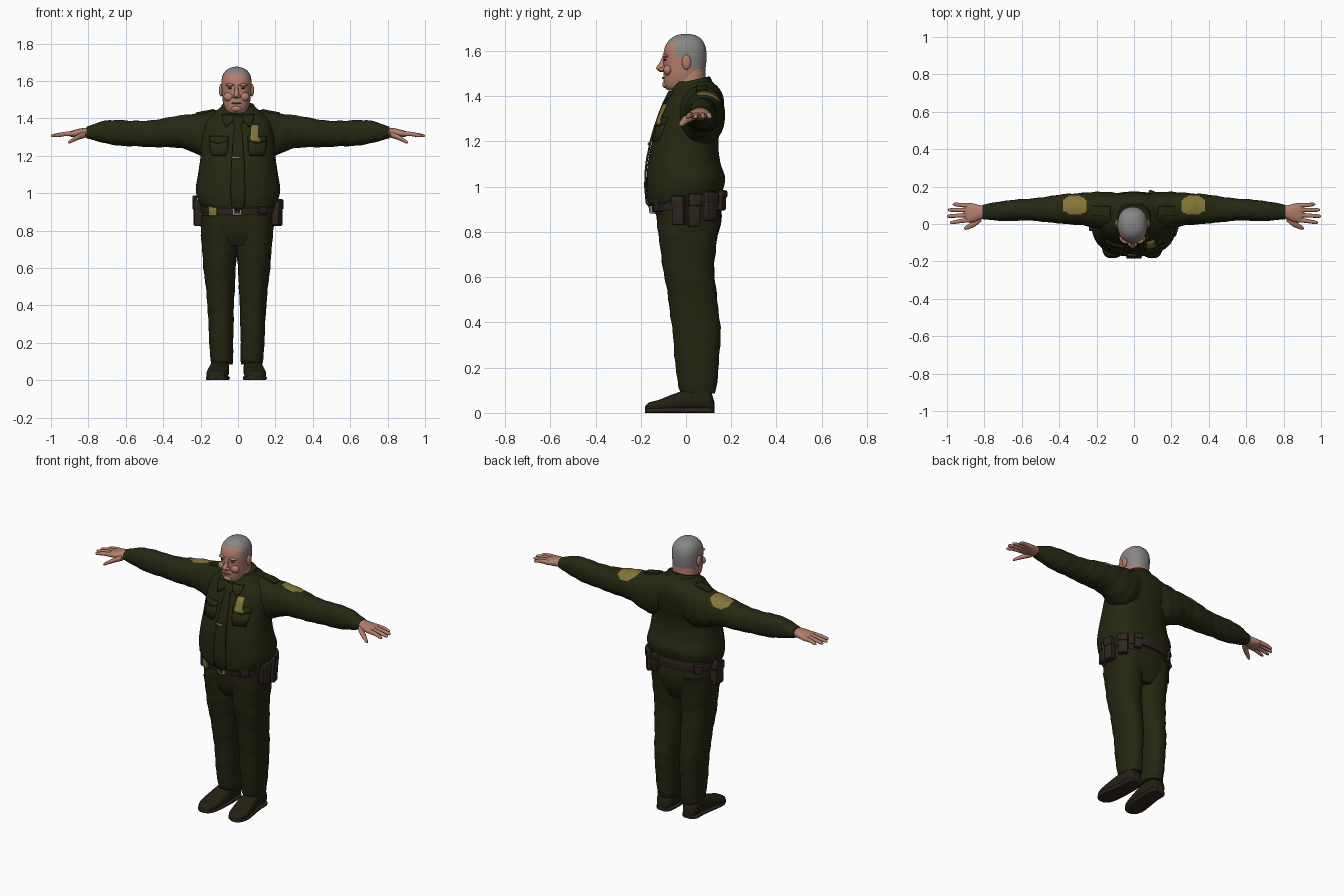
import bpy, bmesh, math
from mathutils import Vector, Matrix
from mathutils.bvhtree import BVHTree

COLOURS = {
    "olive_shirt": (0.018, 0.021, 0.006), "olive_trousers": (0.019, 0.019, 0.006),
    "skin": (0.45, 0.21, 0.15), "grey_hair": (0.25, 0.24, 0.235),
    "gold": (0.23, 0.18, 0.04), "brown_leather": (0.028, 0.019, 0.014),
    "metal": (0.3, 0.3, 0.29), "shoe": (0.016, 0.015, 0.006),
    "dark_eye": (0.05, 0.03, 0.025), "lip": (0.27, 0.1, 0.075)}
MATS = {}
for key, rgb in COLOURS.items():
    MATS[key] = bpy.data.materials.new(key)
    MATS[key].diffuse_color = (*rgb, 1)


def finish(name, bm, mat, angle=40):
    me = bpy.data.meshes.new(name)
    bm.to_mesh(me)
    bm.free()
    me.materials.append(MATS[mat])
    me.shade_smooth()
    me.set_sharp_from_angle(angle=math.radians(angle))
    ob = bpy.data.objects.new(name, me)
    bpy.context.collection.objects.link(ob)
    return ob


def smooth_sections(secs, steps):
    """Catmull-Rom interpolation between cross-sections."""
    out = []
    for i in range(len(secs) - 1):
        q = [secs[max(i - 1, 0)], secs[i], secs[i + 1], secs[min(i + 2, len(secs) - 1)]]
        for k in range(steps):
            t = k / steps
            out.append([0.5 * (2 * b + (c - a) * t + (2 * a - 5 * b + 4 * c - d) * t * t
                               + (3 * b - a - 3 * c + d) * t ** 3) for a, b, c, d in zip(*q)])
    return out + [list(secs[-1])]


def loft(name, axis, secs, mat, n=40, p=2.2, steps=6, shear=0, sx=1, dx=0, fold=0):
    """Superellipse rings along an axis; section = (t, a0, a1, b0, b1)."""
    bm = bmesh.new()
    rings = []
    for t, a0, a1, b0, b1 in smooth_sections(secs, steps):
        ring = []
        for k in range(n):
            u = 2 * math.pi * k / n
            c, s = math.cos(u), math.sin(u)
            r = 1 + fold * math.sin(t * 55 + 2 * u) * math.sin(t * 23 + u)
            a = (a0 + a1) / 2 + r * (a1 - a0) / 2 * math.copysign(abs(c) ** (2 / p), c)
            b = (b0 + b1) / 2 + r * (b1 - b0) / 2 * math.copysign(abs(s) ** (2 / p), s)
            x, y, z = {"x": (t, a, b), "y": (a, t, b), "z": (a, b, t)}[axis]
            fade = max(0, min(1, (1.15 - z) / 0.15)) if name == "shirt" else 1
            ring.append(bm.verts.new((sx * x + dx, y, z + shear * y * fade)))
        rings.append(ring)
    for r0, r1 in zip(rings, rings[1:]):
        for k in range(n):
            bm.faces.new((r0[k], r0[(k + 1) % n], r1[(k + 1) % n], r1[k]))
    bm.faces.new(rings[0])
    bm.faces.new(rings[-1])
    bmesh.ops.recalc_face_normals(bm, faces=bm.faces)
    return finish(name, bm, mat)


def sym(secs):
    """Sections symmetric in x: (t, half width, front, back)."""
    return [(t, -w, w, f, b) for t, w, f, b in secs]


def paint(ob, mat, rule):
    ob.data.materials.append(MATS[mat])
    for f in ob.data.polygons:
        if rule(f.center):
            f.material_index = 1


def ball(name, loc, size, mat):
    bm = bmesh.new()
    bmesh.ops.create_uvsphere(bm, u_segments=20, v_segments=12, radius=1)
    bmesh.ops.transform(bm, verts=bm.verts, matrix=Matrix.Translation(loc) @ Matrix.Diagonal((*size, 1)))
    return finish(name, bm, mat)


def box(name, loc, size, mat, rot=None, bevel=0.006):
    bm = bmesh.new()
    bmesh.ops.create_cube(bm, size=1)
    bmesh.ops.transform(bm, verts=bm.verts, matrix=Matrix.Diagonal((*size, 1)))
    bmesh.ops.bevel(bm, geom=bm.edges[:], offset=bevel, segments=2, affect="EDGES", profile=0.5)
    m = Matrix.Translation(loc) @ (rot or Matrix.Identity(4))
    bmesh.ops.transform(bm, verts=bm.verts, matrix=m)
    return finish(name, bm, mat)


def drape(name, rows, mat, target, lift=0.004, cols=6):
    """Thin plate laid on the front of target; rows = (z, x0, x1), bottom to top."""
    tree = BVHTree.FromPolygons([v.co for v in target.data.vertices],
                                [f.vertices for f in target.data.polygons])
    bm = bmesh.new()
    grid = []
    for z, x0, x1 in rows:
        line = []
        for k in range(cols + 1):
            x = x0 + (x1 - x0) * k / cols
            hit = tree.ray_cast(Vector((x, -1, z)), Vector((0, 1, 0)))[0]
            line.append(bm.verts.new((x, (hit.y if hit else -0.15) - lift, z)))
        grid.append(line)
    for g0, g1 in zip(grid, grid[1:]):
        for k in range(cols):
            bm.faces.new((g0[k], g0[k + 1], g1[k + 1], g1[k]))
    ob = finish(name, bm, mat)
    mod = ob.modifiers.new("thickness", "SOLIDIFY")
    mod.thickness, mod.offset = 0.008, 0
    return ob


# Shirt body with overhanging belly
shirt = loft("shirt", "z", sym([
    (0.935, 0.195, -0.16, 0.148), (0.96, 0.212, -0.17, 0.162), (1.02, 0.226, -0.174, 0.173),
    (1.1, 0.214, -0.17, 0.152), (1.2, 0.2, -0.15, 0.143), (1.3, 0.196, -0.12, 0.162),
    (1.38, 0.18, -0.088, 0.168), (1.43, 0.13, -0.062, 0.15), (1.465, 0.085, -0.045, 0.115)]),
    "olive_shirt", n=80, p=2.4, shear=0.13)

# Collar, tie, clip, badge and pockets
loft("collar", "z", sym([(1.40, 0.105, -0.06, 0.13), (1.45, 0.092, -0.058, 0.112),
     (1.465, 0.086, -0.055, 0.105)]), "olive_shirt", shear=0.22)
drape("tie", [(0.905, -0.004, 0.004), (0.93, -0.035, 0.035), (1.0, -0.04, 0.04), (1.06, -0.038, 0.038),
      (1.12, -0.036, 0.036), (1.2, -0.032, 0.032), (1.26, -0.028, 0.028), (1.32, -0.023, 0.023),
      (1.37, -0.017, 0.017), (1.375, -0.026, 0.026), (1.415, -0.03, 0.03)], "olive_trousers", shirt, 0.007)
drape("tie_clip", [(1.185, -0.035, 0.01), (1.195, -0.035, 0.01)], "gold", shirt, 0.013)
drape("badge", [(1.275, 0.075, 0.122), (1.288, 0.065, 0.12), (1.295, 0.065, 0.108), (1.33, 0.066, 0.11),
      (1.365, 0.07, 0.11)], "gold", shirt, 0.009)
for s in (-1, 1):
    def span(z, a, b):
        return (z, min(s * a, s * b), max(s * a, s * b))
    drape("pocket", [span(1.2, 0.065, 0.14), span(1.24, 0.055, 0.15), span(1.29, 0.055, 0.15)],
          "olive_shirt", shirt, 0.002)
    drape("pocket_flap", [span(1.265, 0.095, 0.11), span(1.28, 0.052, 0.153), span(1.305, 0.052, 0.153)],
          "olive_shirt", shirt, 0.004)
    drape("collar_point", [span(1.355, 0.06, 0.065), span(1.385, 0.03, 0.08), span(1.42, 0.012, 0.085)],
          "olive_shirt", shirt, 0.007)

    # Sleeve with gold shoulder patch
    sleeve = loft("sleeve", "x", [
        (0.08, 0.0, 0.165, 1.22, 1.45), (0.14, -0.03, 0.172, 1.19, 1.44), (0.2, -0.025, 0.17, 1.2, 1.428),
        (0.28, -0.005, 0.167, 1.235, 1.42), (0.38, 0.0, 0.158, 1.245, 1.403), (0.48, 0.012, 0.145, 1.247, 1.388),
        (0.56, 0.018, 0.135, 1.25, 1.386), (0.64, 0.016, 0.13, 1.255, 1.392), (0.72, 0.018, 0.12, 1.268, 1.385),
        (0.78, 0.022, 0.108, 1.285, 1.365), (0.81, 0.026, 0.102, 1.294, 1.355)],
        "olive_shirt", n=56, steps=10, sx=s, fold=0.03)
    paint(sleeve, "gold", lambda c: c.z > 1.32 and 0.255 < abs(c.x) < 0.385
          and abs(c.y - 0.1) < 0.05 - max(0, abs(abs(c.x) - 0.315) - 0.03) * 0.7)
    box("epaulette", (s * 0.175, 0.07, 1.434), (0.1, 0.05, 0.014), "olive_shirt",
        Matrix.Rotation(s * 0.19, 4, "Y"), 0.004)

    # Hand with four fingers and thumb
    loft("palm", "x", [(0.77, 0.035, 0.095, 1.3, 1.35), (0.82, 0.025, 0.1, 1.298, 1.349),
         (0.86, 0.01, 0.11, 1.298, 1.342), (0.895, 0.01, 0.112, 1.302, 1.332),
         (0.905, 0.02, 0.105, 1.308, 1.325)], "skin", n=24, sx=s)
    for y0, y1, tip in ((0.023, 0.008, 0.985), (0.049, 0.042, 1.0), (0.074, 0.075, 0.995), (0.099, 0.105, 0.97)):
        loft("finger", "x", [(0.875, y0 - 0.013, y0 + 0.013, 1.304, 1.332),
             (0.93, (y0 + y1) / 2 - 0.011, (y0 + y1) / 2 + 0.011, 1.304, 1.327),
             (tip - 0.012, y1 - 0.009, y1 + 0.009, 1.299, 1.316),
             (tip, y1 - 0.002, y1 + 0.002, 1.303, 1.308)], "skin", n=14, sx=s)
    loft("thumb", "x", [(0.815, 0.015, 0.06, 1.297, 1.33), (0.85, -0.013, 0.03, 1.286, 1.316),
         (0.88, -0.026, 0.004, 1.274, 1.298), (0.9, -0.031, -0.011, 1.265, 1.283),
         (0.908, -0.026, -0.02, 1.268, 1.275)], "skin", n=16, sx=s)

    # Trouser leg, shoe and sole
    loft("trouser_leg", "z", [
        (0.085, 0.024, 0.138, -0.015, 0.128), (0.12, 0.02, 0.142, -0.035, 0.135), (0.25, 0.019, 0.15, -0.05, 0.148),
        (0.38, 0.016, 0.156, -0.062, 0.152), (0.5, 0.011, 0.167, -0.078, 0.138), (0.62, 0.004, 0.18, -0.098, 0.126),
        (0.75, -0.004, 0.19, -0.118, 0.134), (0.88, -0.01, 0.195, -0.13, 0.155)],
        "olive_trousers", sx=s, dx=-0.006, fold=0.025)
    outline = [(-0.182, 0.09, 0.125), (-0.165, 0.062, 0.147), (-0.12, 0.047, 0.16), (-0.05, 0.04, 0.152),
               (0.03, 0.038, 0.14), (0.1, 0.042, 0.136), (0.125, 0.06, 0.115)]
    tops = (0.025, 0.045, 0.058, 0.085, 0.11, 0.105, 0.05)
    loft("shoe", "y", [(y, a, b, 0.006, h) for (y, a, b), h in zip(outline, tops)],
         "shoe", n=32, p=2.6, sx=s, dx=-0.009)
    loft("sole", "y", [(y, a - 0.003, b + 0.003, 0, 0.022) for y, a, b in outline],
         "brown_leather", n=32, p=5, sx=s, dx=-0.009)

    # Ear, eye and brow
    ball("ear", (s * 0.083 - 0.008, 0.002, 1.55), (0.011, 0.02, 0.033), "skin")
    ball("eye", (s * 0.032 - 0.008, -0.09, 1.561), (0.014, 0.008, 0.005), "dark_eye")
    ball("brow", (s * 0.034 - 0.008, -0.09, 1.578), (0.026, 0.015, 0.008), "skin")
    ball("cheek", (s * 0.04 - 0.008, -0.08, 1.515), (0.03, 0.02, 0.024), "skin")
    ball("nostril_wing", (s * 0.013 - 0.008, -0.108, 1.518), (0.011, 0.014, 0.009), "skin")

# Trouser seat
loft("trouser_seat", "z", sym([(0.72, 0.11, -0.09, 0.11), (0.78, 0.18, -0.118, 0.138),
     (0.86, 0.193, -0.13, 0.158), (0.95, 0.19, -0.14, 0.15)]), "olive_trousers", n=48, p=2.5)

# Neck and head with cropped hair
loft("neck", "z", sym([(1.38, 0.08, -0.045, 0.09), (1.45, 0.075, -0.05, 0.088), (1.52, 0.07, -0.05, 0.085)]),
     "skin", dx=-0.008)
head = loft("head", "z", sym([
    (1.425, 0.03, -0.075, 0.0), (1.435, 0.05, -0.09, 0.03), (1.455, 0.063, -0.097, 0.055),
    (1.49, 0.073, -0.1, 0.077), (1.53, 0.077, -0.099, 0.087), (1.58, 0.08, -0.1, 0.091),
    (1.62, 0.077, -0.092, 0.086), (1.65, 0.062, -0.072, 0.07), (1.668, 0.038, -0.045, 0.045),
    (1.676, 0.008, -0.01, 0.01)]), "skin", n=64, p=2.25, dx=-0.008)
paint(head, "grey_hair", lambda c: c.z > 1.638 or (c.z > 1.57 and c.y > -0.045) or (c.z > 1.515 and c.y > 0.022))
loft("nose", "z", sym([(1.507, 0.008, -0.115, -0.08), (1.518, 0.015, -0.13, -0.08), (1.53, 0.014, -0.13, -0.08),
     (1.55, 0.01, -0.116, -0.08), (1.58, 0.01, -0.102, -0.08)]), "skin", n=20, dx=-0.008)
ball("mouth", (-0.008, -0.097, 1.481), (0.027, 0.01, 0.005), "lip")
ball("chin", (-0.008, -0.085, 1.452), (0.03, 0.02, 0.018), "skin")

# Duty belt, buckle and plate
loft("belt", "z", sym([(0.905, 0.2, -0.147, 0.166), (0.935, 0.206, -0.152, 0.168), (0.962, 0.203, -0.15, 0.166)]),
     "brown_leather", n=56, p=2.4, shear=0.13)
box("buckle", (-0.005, -0.153, 0.902), (0.05, 0.016, 0.042), "metal", bevel=0.004)
box("buckle_inset", (-0.005, -0.16, 0.902), (0.032, 0.008, 0.024), "brown_leather", bevel=0.002)
box("belt_plate", (-0.135, -0.128, 0.906), (0.05, 0.012, 0.055), "gold",
    Matrix.Rotation(math.radians(-28), 4, "Z"), 0.004)


def on_belt(name, deg, size, drop):
    """Hang a box (depth, width, height) with a flap on the belt at an angle."""
    a = math.radians(deg)
    x, y = 0.212 * math.cos(a), 0.008 + 0.165 * math.sin(a)
    rot = Matrix.Rotation(math.atan2(math.sin(a) / 0.165, math.cos(a) / 0.212), 4, "Z")
    z = 0.965 + 0.13 * y - drop - size[2] / 2
    box(name, (x, y, z), size, "brown_leather", rot, 0.008)
    box(name + "_flap", (x, y, z + size[2] * 0.3), (size[0] + 0.01, size[1] + 0.004, size[2] * 0.36),
        "brown_leather", rot, 0.006)


for deg, size, drop in ((-52, (0.03, 0.05, 0.06), 0), (-14, (0.045, 0.055, 0.13), 0), (9, (0.05, 0.055, 0.145), 0),
                        (36, (0.045, 0.06, 0.13), 0), (62, (0.035, 0.05, 0.09), 0), (140, (0.03, 0.05, 0.07), 0)):
    on_belt("pouch", deg, size, drop)
# Holster with pistol grip on the other hip
on_belt("holster", 182, (0.05, 0.075, 0.14), 0)
box("pistol_grip", (-0.232, 0.035, 0.955), (0.025, 0.035, 0.06), "brown_leather", Matrix.Rotation(0.35, 4, "X"), 0.006)
